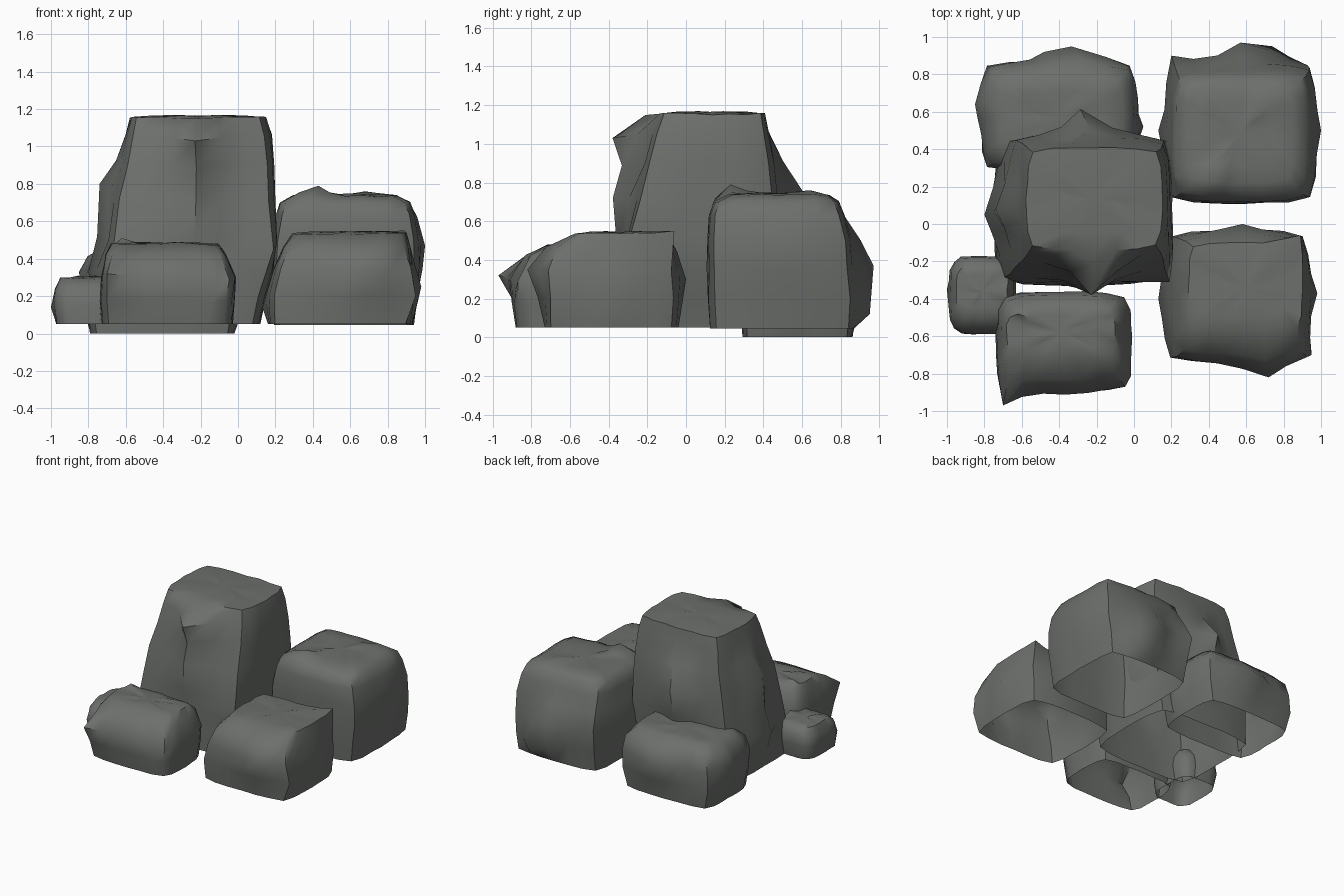
import bpy, bmesh, math, random
from mathutils import Vector

if "Cube" in bpy.data.objects:
    bpy.data.objects.remove(bpy.data.objects["Cube"])

stone = bpy.data.materials.new("dark grey stone")
stone.diffuse_color = (0.15, 0.16, 0.15, 1)
stone.use_nodes = True
stone.node_tree.nodes["Principled BSDF"].inputs["Base Color"].default_value = stone.diffuse_color
SEG = 6               # divisions along each side
SIDES = 4 * SEG


def square_point(i, corner):
    """Point on a unit square outline with chamfered corners and slightly bowed sides."""
    side, k = divmod(i, SEG)
    t = -1 + 2 * k / SEG
    x, y = 1 - .05 * t * t, t * .95
    if k == 0:
        x, y = corner, -corner
    for _ in range(side):
        x, y = -y, x
    return x, y


def boulder(name, levels, bumps, seed, corner=.91, drag=.12):
    """Open-bottomed boxy rock. Levels are (z, x0, x1, y0, y1); bumps pull the nearest vertex."""
    rnd = random.Random(seed)
    bm = bmesh.new()
    z, x0, x1, y0, y1 = levels[-1]
    cx, cy = (x0 + x1) / 2, (y0 + y1) / 2
    caps = [(z + h, cx + (x0 - cx) * f, cx + (x1 - cx) * f, cy + (y0 - cy) * f, cy + (y1 - cy) * f)
            for f, h in ((.66, .006), (.33, .009))]
    rings = []
    for k, (z, x0, x1, y0, y1) in enumerate(levels + caps):
        ring = []
        for i in range(SIDES):
            px, py = square_point(i, corner)
            r = 1 + rnd.uniform(-.015, .01)
            dz = rnd.uniform(-.006, .006) if k else 0
            ring.append(bm.verts.new(((x0 + x1) / 2 + px * r * (x1 - x0) / 2,
                                      (y0 + y1) / 2 + py * r * (y1 - y0) / 2, z + dz)))
        rings.append(ring)
    for lo, hi in zip(rings, rings[1:]):
        for i in range(SIDES):
            j = (i + 1) % SIDES
            bm.faces.new((lo[i], lo[j], hi[j], hi[i]))
    peak = bm.verts.new((cx, cy, caps[-1][0]))
    for i in range(SIDES):
        bm.faces.new((rings[-1][i], rings[-1][(i + 1) % SIDES], peak))
    # chipped corners and bulges, with neighbours dragged part of the way
    for b in bumps:
        p = Vector(b)
        v = min(bm.verts, key=lambda q: (q.co - p).length)
        d = p - v.co
        for e in v.link_edges:
            o = e.other_vert(v)
            if o not in rings[0]:
                o.co += d * drag * 3
        v.co = p
    me = bpy.data.meshes.new(name)
    bm.to_mesh(me)
    bm.free()
    me.materials.append(stone)
    ob = bpy.data.objects.new(name, me)
    bpy.context.collection.objects.link(ob)
    bpy.ops.object.select_all(action='DESELECT')
    ob.select_set(True)
    bpy.context.view_layer.objects.active = ob
    bpy.ops.object.shade_smooth_by_angle(angle=math.radians(50))


# tall central rock: flares to its base, with a prow in front and a bulge behind
boulder("tall_boulder", [
    (.05, -.75, .12, -.33, .46), (.2, -.74, .15, -.33, .47), (.35, -.73, .19, -.32, .48),
    (.5, -.70, .21, -.30, .48), (.72, -.67, .20, -.26, .48), (.9, -.63, .195, -.22, .46),
    (1.06, -.60, .18, -.18, .43), (1.155, -.575, .15, -.14, .41)],
    [(-.74, .08, .8), (-.80, .05, .33), (-.28, .60, .74), (-.28, .56, .5),
     (-.23, -.38, 1.03), (-.23, -.37, .72), (-.23, -.36, .5), (.19, -.31, .45)], 3)

# front right rock
boulder("front_right_boulder", [
    (.05, .16, .93, -.73, -.04), (.2, .16, .94, -.745, -.03), (.34, .19, .94, -.745, -.04),
    (.46, .24, .92, -.70, -.06), (.535, .29, .90, -.58, -.10)],
    [(.72, -.82, .35), (.58, 0, .3), (.95, -.70, .2), (.98, -.37, .25), (.13, -.4, .14),
     (.89, -.06, .55)], 5)

# back right rock
boulder("back_right_boulder", [
    (.045, .19, .94, .12, .87), (.2, .18, .96, .11, .88), (.36, .17, .98, .11, .87),
    (.5, .18, .975, .11, .86), (.63, .20, .95, .12, .82), (.70, .22, .92, .14, .79),
    (.735, .29, .85, .22, .74)],
    [(.57, .97, .37), (1.0, .5, .47), (.13, .5, .35), (.43, .23, .79), (.74, .95, .12),
     (.68, .64, .76), (.2, .9, .4)], 8)

# back left low rock
boulder("back_left_boulder", [
    (0, -.79, -.02, .29, .86), (.15, -.82, .01, .28, .87), (.3, -.82, .02, .28, .87),
    (.4, -.79, 0, .3, .85), (.465, -.72, -.06, .36, .78)],
    [(-.31, .94, .3), (-.48, .92, .3), (-.85, .64, .33), (.05, .52, .2)], 11)

# front left rock
boulder("front_left_boulder", [
    (.05, -.73, -.03, -.88, -.38), (.18, -.74, -.02, -.90, -.36), (.3, -.73, -.01, -.91, -.36),
    (.42, -.71, -.06, -.83, -.38), (.475, -.68, -.10, -.72, -.44)],
    [(-.70, -.97, .32), (-.01, -.6, .3), (-.62, -.48, .51), (-.11, -.88, .25)], 14, .89, .08)

# small left rock
boulder("small_boulder", [
    (.05, -.97, -.65, -.59, -.19), (.16, -.99, -.63, -.59, -.17), (.24, -.98, -.64, -.57, -.18),
    (.295, -.95, -.67, -.50, -.22)],
    [(-1.0, -.35, .14), (-.68, -.36, .32)], 17, .84, .08)
